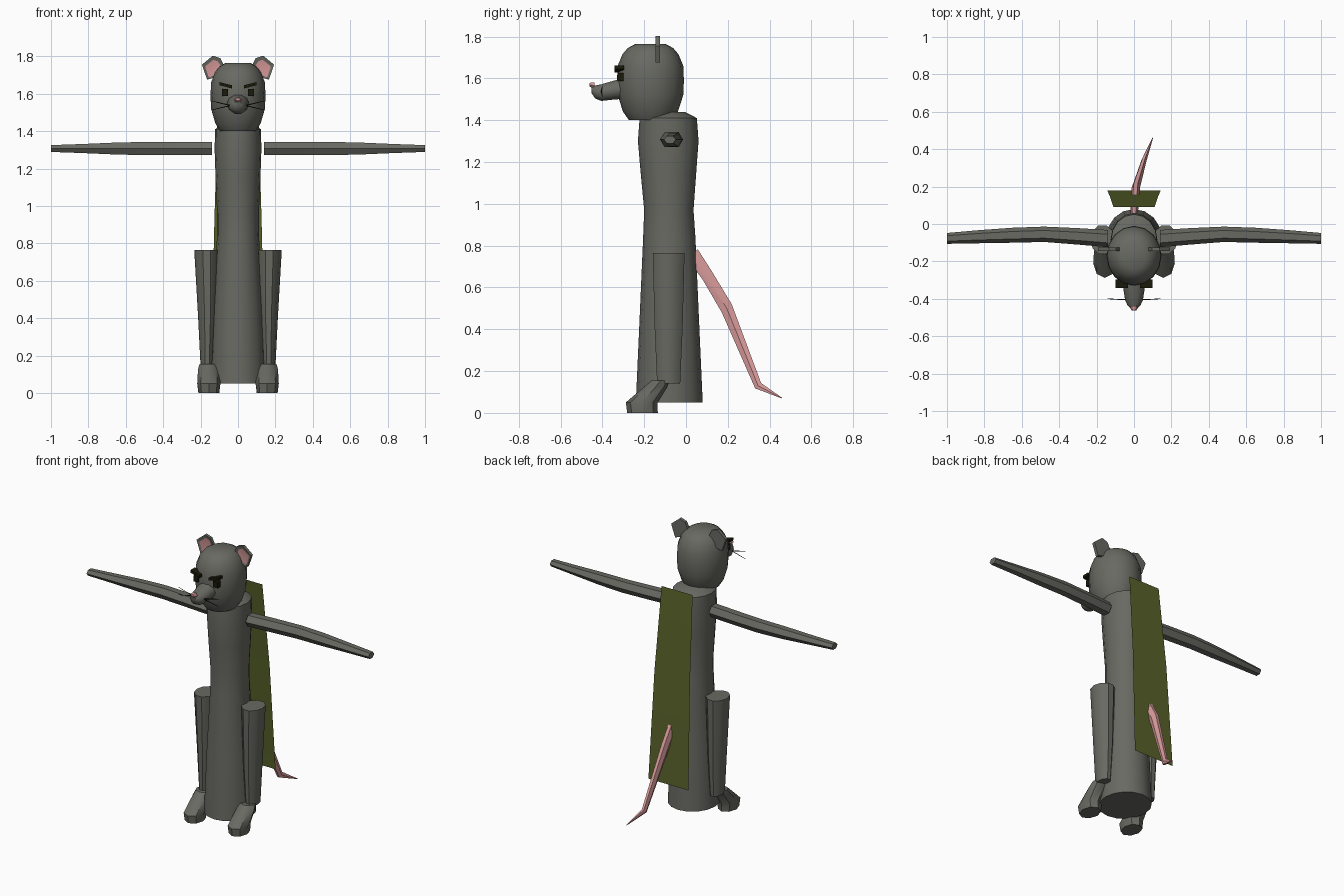
import bpy, bmesh
from math import cos, sin, tau, radians
from mathutils import Vector

if "Cube" in bpy.data.objects:
    bpy.data.objects.remove(bpy.data.objects["Cube"])


def material(name, rgb):
    m = bpy.data.materials.new(name)
    m.use_nodes = True
    m.diffuse_color = (*rgb, 1)
    bsdf = next(n for n in m.node_tree.nodes if n.type == 'BSDF_PRINCIPLED')
    bsdf.inputs["Base Color"].default_value = (*rgb, 1)
    return m


FUR = material("grey_fur", (0.14, 0.142, 0.122))
PINK = material("pink_skin", (0.68, 0.32, 0.32))
CLOTH = material("olive_cloth", (0.095, 0.12, 0.022))
DARK = material("near_black", (0.01, 0.01, 0.003))
X, Y, Z = Vector((1, 0, 0)), Vector((0, 1, 0)), Vector((0, 0, 1))


def finish(name, bm, mats, angle=40):
    bmesh.ops.recalc_face_normals(bm, faces=bm.faces)
    mesh = bpy.data.meshes.new(name)
    bm.to_mesh(mesh)
    bm.free()
    for m in mats:
        mesh.materials.append(m)
    ob = bpy.data.objects.new(name, mesh)
    bpy.context.collection.objects.link(ob)
    bpy.ops.object.select_all(action='DESELECT')
    ob.select_set(True)
    bpy.context.view_layer.objects.active = ob
    bpy.ops.object.shade_smooth_by_angle(angle=radians(angle))
    return ob


def loft(name, rings, u, v, sides, mat, angle=40):
    """Skin a row of ellipses: each ring is (centre, radius along u, radius along v)."""
    bm = bmesh.new()
    loops = []
    for c, ru, rv in rings:
        loops.append([bm.verts.new(Vector(c) + u * ru * cos(tau * i / sides) + v * rv * sin(tau * i / sides))
                      for i in range(sides)])
    for a, b in zip(loops, loops[1:]):
        for i in range(sides):
            j = (i + 1) % sides
            bm.faces.new((a[i], a[j], b[j], b[i]))
    bm.faces.new(loops[0])
    bm.faces.new(loops[-1])
    return finish(name, bm, [mat], angle)


def slab(name, outline, y, depth, mat):
    """Flat outline in x, z pulled back along y."""
    bm = bmesh.new()
    face = bm.faces.new([bm.verts.new((px, y, pz)) for px, pz in outline])
    out = bmesh.ops.extrude_face_region(bm, geom=[face])
    moved = [g for g in out["geom"] if isinstance(g, bmesh.types.BMVert)]
    bmesh.ops.translate(bm, verts=moved, vec=(0, depth, 0))
    return finish(name, bm, [mat], 20)


# Torso: waisted column with a closed shoulder cap
loft("body", [((0, y, z), rx, ry) for z, y, rx, ry in (
    (0.05, -0.08, 0.15, 0.16), (0.45, -0.08, 0.135, 0.142), (0.84, -0.08, 0.112, 0.125),
    (0.97, -0.082, 0.112, 0.118), (1.15, -0.084, 0.12, 0.133), (1.3, -0.085, 0.125, 0.145),
    (1.41, -0.085, 0.123, 0.137), (1.44, -0.085, 0.075, 0.08))], X, Y, 16, FUR)

# Head and snout
loft("head", [((0, -0.17, z), 0.147 * k, 0.16 * k) for z, k in (
    (1.4, 0.64), (1.44, 0.82), (1.52, 0.98), (1.59, 1.0), (1.66, 0.98),
    (1.715, 0.84), (1.745, 0.68), (1.765, 0.45))], X, Y, 16, FUR, 50)
loft("snout", [((0, y, z), rx, rz) for y, z, rx, rz in (
    (-0.29, 1.55, 0.062, 0.05), (-0.34, 1.545, 0.058, 0.048), (-0.405, 1.532, 0.048, 0.042),
    (-0.435, 1.535, 0.035, 0.032), (-0.452, 1.545, 0.018, 0.016))], X, Z, 10, FUR, 50)
loft("nose", [((0, -0.438, 1.566), 0.02, 0.016), ((0, -0.452, 1.568), 0.02, 0.015),
              ((0, -0.462, 1.57), 0.012, 0.008)], X, Z, 6, PINK)

# Tail: bent, tapering
loft("tail", [((0, 0.03, 0.76), 0.02, 0.04), ((0.002, 0.1, 0.66), 0.022, 0.034),
              ((0.01, 0.195, 0.5), 0.022, 0.036), ((0.055, 0.345, 0.13), 0.014, 0.022),
              ((0.1, 0.46, 0.07), 0.002, 0.002)],
     X, Vector((0, 0.75, 0.66)), 6, PINK)

# Cape: single sheet that flares towards the hem
bm = bmesh.new()
rows = [[bm.verts.new((s * w, y, z)) for s in (-1, 1)]
        for w, y, z in ((0.11, 0.09, 1.46), (0.126, 0.14, 0.93), (0.142, 0.178, 0.25))]
for a, b in zip(rows, rows[1:]):
    bm.faces.new((a[0], b[0], b[1], a[1]))
finish("cape", bm, [CLOTH])

EAR = ((0.193, 1.755), (0.135, 1.803), (0.095, 1.79), (0.075, 1.75), (0.115, 1.69), (0.165, 1.675))

for side, s in (("left", 1), ("right", -1)):
    # Arms, six-sided, stretched out
    loft(side + "_arm", [((s * x, y, 1.307), ry, rz) for x, y, ry, rz in (
        (0.14, -0.078, 0.046, 0.041), (0.3, -0.066, 0.044, 0.041), (0.48, -0.055, 0.041, 0.041),
        (0.65, -0.06, 0.04, 0.037), (0.83, -0.068, 0.035, 0.028), (1.0, -0.077, 0.029, 0.021))],
        Y, Z, 6, FUR, 25)

    # Legs and slanted feet
    loft(side + "_leg", [((s * x, -0.083, z), rx, ry) for z, x, rx, ry in (
        (0.765, 0.168, 0.066, 0.08), (0.4, 0.163, 0.05, 0.07), (0.14, 0.165, 0.035, 0.058))],
        X, Y, 10, FUR)
    loft(side + "_foot", [((s * 0.156, y, z), rx, ry) for z, y, rx, ry in (
        (0, -0.208, 0.056, 0.073), (0.05, -0.212, 0.062, 0.076),
        (0.125, -0.145, 0.058, 0.055), (0.155, -0.122, 0.05, 0.043))], X, Y, 8, FUR)

    # Ears: tapered plate with a pink inset front
    bm = bmesh.new()
    face = bm.faces.new([bm.verts.new((s * x, -0.145, z)) for x, z in EAR])
    back = bmesh.ops.extrude_face_region(bm, geom=[face])["geom"]
    bmesh.ops.translate(bm, verts=[g for g in back if isinstance(g, bmesh.types.BMVert)], vec=(0, 0.02, 0))
    bm.normal_update()
    bmesh.ops.recalc_face_normals(bm, faces=bm.faces)
    front = min(bm.faces, key=lambda f: f.calc_center_median().y)
    bmesh.ops.inset_individual(bm, faces=[front], thickness=0.018)
    front.material_index = 1
    bmesh.ops.translate(bm, verts=front.verts, vec=(0, 0.006, -0.004))
    finish(side + "_ear", bm, [FUR, PINK], 20)

    # Eyes and scowling brows
    slab(side + "_eye", [(s * x, z) for x, z in (
        (0.054, 1.587), (0.085, 1.587), (0.085, 1.625), (0.054, 1.625))], -0.328, 0.03, DARK)
    slab(side + "_brow", [(s * x, z) for x, z in (
        (0.032, 1.628), (0.098, 1.645), (0.098, 1.662), (0.032, 1.645))], -0.342, 0.045, DARK)

    # Whiskers
    for label, z in (("upper", 1.562), ("lower", 1.513)):
        loft(f"{side}_{label}_whisker", [((s * 0.04, -0.405, 1.537), 0.003, 0.003),
                                         ((s * 0.142, -0.4, z), 0.0015, 0.0015)], Y, Z, 4, DARK)
